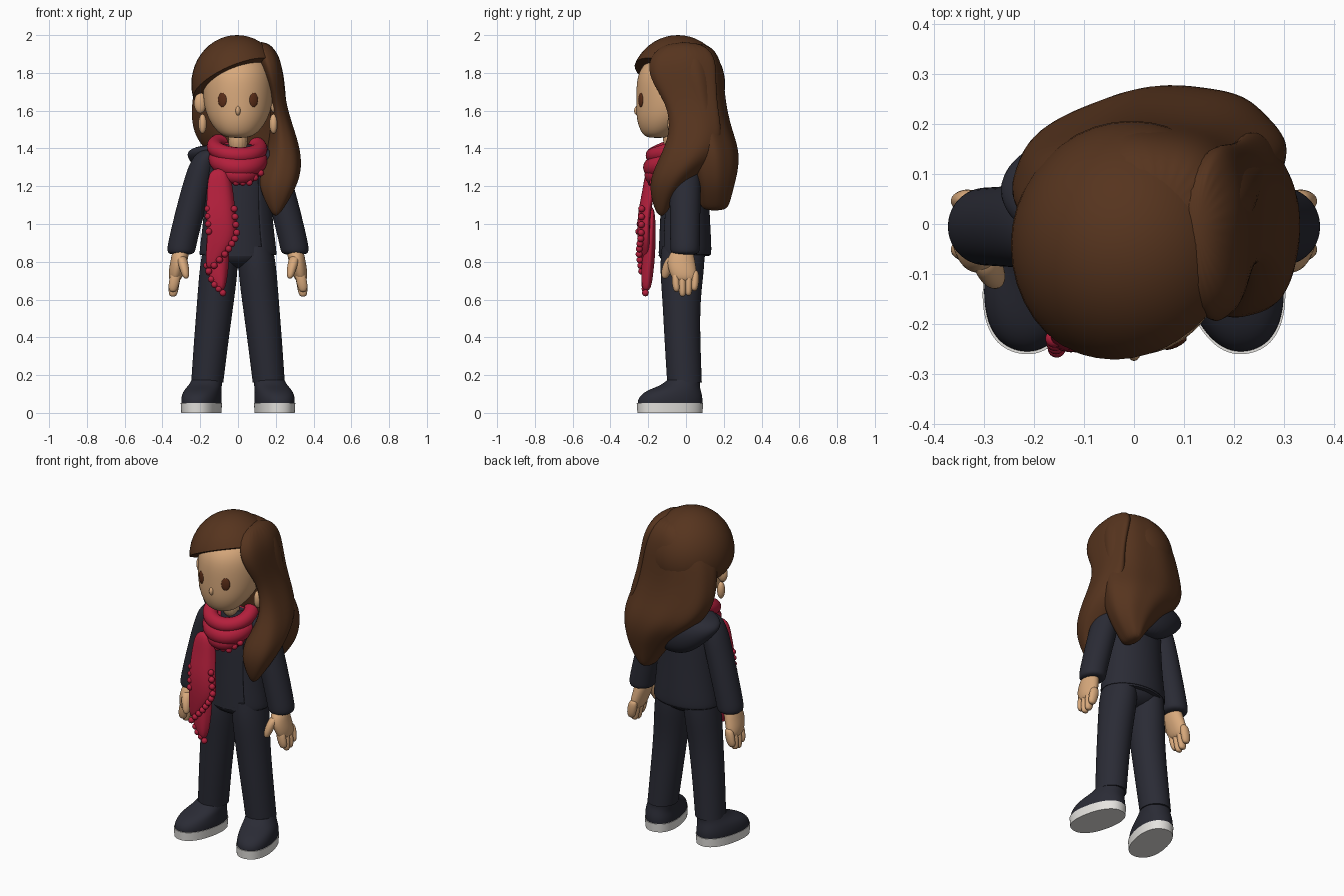
import bpy, bmesh, math
from mathutils import Matrix, Vector

if "Cube" in bpy.data.objects:
    bpy.data.objects.remove(bpy.data.objects["Cube"])


def material(name, hex_code):
    rgb = [int(hex_code[i:i + 2], 16) / 255 for i in (0, 2, 4)]
    col = [c / 12.92 if c < 0.04 else ((c + 0.055) / 1.055) ** 2.4 for c in rgb] + [1]
    m = bpy.data.materials.new(name)
    m.use_nodes = True
    m.diffuse_color = col
    m.node_tree.nodes["Principled BSDF"].inputs["Base Color"].default_value = col
    return m


HAIR = material("brown hair", "56341e")
SKIN = material("skin", "d8a97c")
NAVY = material("dark navy cloth", "2a2b35")
RED = material("red wool", "b41f3c")
WHITE = material("off white rubber", "e6e4e0")
EYE = material("eye brown", "5a2d18")


def finish(bm, name, mat):
    bmesh.ops.recalc_face_normals(bm, faces=bm.faces)
    mesh = bpy.data.meshes.new(name)
    bm.to_mesh(mesh)
    bm.free()
    mesh.materials.append(mat)
    mesh.shade_smooth()
    ob = bpy.data.objects.new(name, mesh)
    bpy.context.collection.objects.link(ob)
    return ob


def loft(name, mat, sections, side=1, n=16, turn=0, ripple=0, box=1, flat=False, opening=None):
    """Skin stacked ellipses, each given as x, y, z, x radius, y radius; box below 1 squares them."""
    bm = bmesh.new()
    crease = bm.edges.layers.float.new("crease_edge")
    rings = []
    for x, y, z, rx, ry in sections:
        ring = []
        for i in range(n):
            a = math.tau * i / n
            k = 1 + ripple * math.sin(a * n / 4)
            c, s = (math.copysign(abs(v) ** box, v) for v in (math.cos(a), math.sin(a)))
            p = Matrix.Rotation(turn, 3, "Z") @ Vector((rx * k * c, ry * k * s, 0))
            ring.append(bm.verts.new((side * (x + p.x), y + p.y, z)))
        rings.append(ring)
    for low, high in zip(rings, rings[1:]):
        for i in range(n):
            j = (i + 1) % n
            bm.faces.new((low[i], low[j], high[j], high[i]))
    if opening:
        gone = [f for f in bm.faces if opening(f.calc_center_median())]
        bmesh.ops.delete(bm, geom=gone, context="FACES")
    else:
        for ring in (rings[0], rings[-1]):
            cap = bm.faces.new(ring)
            if flat:
                for e in cap.edges:
                    e[crease] = 1
                    e.smooth = False
    ob = finish(bm, name, mat)
    if opening:
        shell = ob.modifiers.new("thickness", "SOLIDIFY")
        shell.thickness = 0.014
    sub = ob.modifiers.new("smooth", "SUBSURF")
    sub.levels = sub.render_levels = 2
    return ob


def balls(name, mat, centres, radii, turn=0):
    bm = bmesh.new()
    for c in centres:
        m = Matrix.Translation(c) @ Matrix.Rotation(turn, 4, "Z") @ Matrix.Diagonal((*radii, 1))
        bmesh.ops.create_uvsphere(bm, u_segments=16, v_segments=10, radius=1, matrix=m)
    return finish(bm, name, mat)


def spread(points, count):
    """Evenly parametrised positions along a polyline."""
    out = []
    for i in range(count):
        t = i / (count - 1) * (len(points) - 1)
        k = min(int(t), len(points) - 2)
        out.append(Vector(points[k]).lerp(Vector(points[k + 1]), t - k))
    return out


# Head, nose and neck
loft("head", SKIN, [(0, -.15, 1.455, .05, .05), (0, -.15, 1.475, .10, .085), (0, -.1, 1.55, .16, .165),
                    (0, -.062, 1.65, .188, .203), (0, -.06, 1.78, .188, .205), (0, -.05, 1.86, .16, .17),
                    (0, -.04, 1.92, .08, .08)], n=24)
balls("nose", SKIN, [(0, -.25, 1.6)], (.015, .025, .028))
loft("neck", SKIN, [(0, -.06, 1.36, .055, .055), (0, -.08, 1.52, .055, .055)])

# Cap of hair swept over the forehead
bm = bmesh.new()
bmesh.ops.create_uvsphere(bm, u_segments=40, v_segments=24, radius=1,
                          matrix=Matrix.Translation((-.005, -.043, 1.74)) @ Matrix.Diagonal((.242, .25, .26, 1)))
bmesh.ops.bisect_plane(bm, geom=bm.verts[:] + bm.edges[:] + bm.faces[:], plane_co=(0, -.25, 1.845),
                       plane_no=(-.42, .4, 1), clear_inner=True)
bmesh.ops.holes_fill(bm, edges=[e for e in bm.edges if e.is_boundary], sides=0)
fringe = finish(bm, "swept_fringe", HAIR)
bpy.ops.object.select_all(action="DESELECT")
fringe.select_set(True)
bpy.context.view_layer.objects.active = fringe
bpy.ops.object.shade_smooth_by_angle(angle=math.radians(45))

# Long hair behind and the lock over the left shoulder
loft("back_hair", HAIR, [(.04, .0, 1.965, .1, .1), (.03, .02, 1.9, .185, .155), (.012, .042, 1.78, .235, .158),
                         (.004, .07, 1.64, .25, .14), (.015, .1, 1.51, .262, .14), (.06, .132, 1.4, .25, .148),
                         (.12, .142, 1.3, .185, .138), (.15, .15, 1.2, .125, .105), (.15, .152, 1.11, .06, .08),
                         (.145, .152, 1.07, .03, .06)], n=32, ripple=.018)
loft("shoulder_lock", HAIR, [(.125, -.01, 1.965, .035, .09), (.155, -.02, 1.89, .07, .18),
                             (.185, -.02, 1.77, .055, .18), (.212, .035, 1.63, .042, .13),
                             (.235, .055, 1.48, .07, .14), (.245, .015, 1.36, .094, .15),
                             (.215, -.08, 1.24, .116, .115), (.205, -.125, 1.13, .068, .06),
                             (.2, -.13, 1.04, .014, .02)], n=24, ripple=.025)

# Scarf wrapped round the neck
for name, place, major, minor, tilt in (("scarf_upper_wrap", (-.005, -.06, 1.405), .118, .043, .36),
                                        ("scarf_lower_wrap", (0, -.08, 1.34), .1, .056, .42),
                                        ("scarf_drape", (0, -.105, 1.29), .07, .052, .45)):
    bpy.ops.mesh.primitive_torus_add(location=place, rotation=(tilt, .06, 0), major_radius=major,
                                     minor_radius=minor, major_segments=40, minor_segments=16)
    wrap = bpy.context.object
    wrap.name = name
    wrap.data.materials.append(RED)
    wrap.data.shade_smooth()

# Hanging scarf ends with bobbles along their edges
loft("scarf_front_end", RED, [(-.1, -.18, 1.3, .055, .035), (-.095, -.195, 1.18, .072, .035),
                              (-.09, -.225, 1.05, .08, .034), (-.08, -.225, .93, .084, .034),
                              (-.11, -.222, .85, .062, .03), (-.15, -.22, .76, .022, .02)], turn=.15, ripple=.08)
loft("scarf_back_end", RED, [(-.1, -.18, 1.1, .05, .02), (-.11, -.195, .85, .065, .035),
                             (-.11, -.205, .75, .06, .033), (-.09, -.21, .64, .022, .025)], ripple=.08)
BOBBLE = (.018, .018, .018)
balls("front_end_bobbles", RED, spread([(-.02, -.235, 1.08), (-.005, -.238, .94), (-.06, -.25, .85),
                                        (-.155, -.235, .75)], 11), BOBBLE)
balls("back_end_bobbles", RED, spread([(-.165, -.2, .78), (-.135, -.22, .69), (-.08, -.215, .635)], 6), BOBBLE)
balls("outer_edge_bobbles", RED, spread([(-.16, -.23, 1.08), (-.155, -.25, .96)], 4), BOBBLE)
balls("wrap_bobbles", RED, spread([(-.01, -.185, 1.22), (.06, -.175, 1.22), (.12, -.15, 1.27)], 5), BOBBLE)

# Jacket, shirt, hood and hips
loft("jacket", NAVY, [(0, -.01, .832, .21, .148), (0, -.01, .95, .192, .142), (0, -.01, 1.12, .177, .133),
                      (0, -.01, 1.28, .18, .125), (0, -.01, 1.38, .15, .11), (0, -.02, 1.43, .08, .08)],
     n=28, opening=lambda c: c.y < -.05 and -.1 < c.x < .11)
loft("shirt", NAVY, [(0, -.01, .83, .188, .136), (0, -.01, .95, .176, .132), (0, -.01, 1.1, .164, .124),
                     (0, -.01, 1.3, .165, .115), (0, -.02, 1.42, .08, .07)], n=24, flat=True)
loft("hood", NAVY, [(-.01, .125, 1.18, .06, .03), (-.01, .125, 1.23, .15, .075), (-.01, .1, 1.31, .23, .11),
                    (-.01, .065, 1.37, .275, .13), (-.01, .045, 1.41, .23, .12), (-.01, .03, 1.425, .1, .08)],
     n=24)
balls("hips", NAVY, [(0, -.02, .85)], (.178, .125, .085))

for s, label in ((1, "left"), (-1, "right")):
    # Eyes, ears and earrings
    balls(label + "_eye", EYE, [(s * .082, -.239, 1.657)], (.026, .009, .039), turn=s * .42)
    balls(label + "_ear", SKIN, [(s * .2, -.07, 1.64)], (.033, .022, .055))
    balls(label + "_earring", SKIN, [(s * .188, -.075, 1.53)], (.022, .024, .052))

    # Sleeves
    loft(label + "_sleeve", NAVY, [(.14, -.005, 1.4, .05, .06), (.18, -.005, 1.35, .07, .085),
                                   (.215, -.005, 1.22, .077, .085), (.25, -.005, 1.08, .08, .083),
                                   (.295, -.005, .9, .078, .08), (.3, -.005, .86, .077, .08),
                                   (.302, -.005, .835, .066, .07)], side=s)

    # Hands
    loft(label + "_palm", SKIN, [(.3, -.015, .88, .045, .05), (.31, -.03, .81, .047, .078),
                                 (.328, -.015, .745, .042, .075), (.335, -.005, .69, .03, .062)], side=s)
    for i, tip in enumerate((.64, .615, .62, .645)):
        y = -.054 + i * .034
        loft(f"{label}_finger_{i + 1}", SKIN, [(.325, y, .76, .03, .023), (.338, y, .69, .031, .023),
                                               (.344, y * .92, tip + .015, .026, .02),
                                               (.344, y * .92, tip, .014, .011)], side=s, n=10)
    loft(label + "_thumb", SKIN, [(.305, -.05, .84, .03, .04), (.29, -.09, .79, .03, .036),
                                  (.277, -.11, .73, .023, .025), (.275, -.112, .71, .01, .012)], side=s, n=10)

    # Trousers
    loft(label + "_trouser_leg", NAVY, [(.095, -.015, .88, .09, .115), (.1, -.02, .78, .105, .122),
                                        (.118, -.025, .6, .1, .102), (.14, -.02, .4, .094, .097),
                                        (.163, -.008, .16, .087, .094)], side=s, flat=True)

    # Shoes, turned slightly outward
    loft(label + "_sole", WHITE, [(.194, -.085, 0, .1, .176), (.194, -.085, .052, .103, .18)],
         side=s, n=24, turn=.22, box=.88, flat=True)
    loft(label + "_shoe", NAVY, [(.194, -.085, .045, .1, .175), (.194, -.083, .08, .102, .175),
                                 (.189, -.067, .118, .096, .148), (.173, -.03, .145, .087, .103),
                                 (.165, -.012, .175, .08, .087)], side=s, n=24, turn=.22, box=.9, flat=True)
